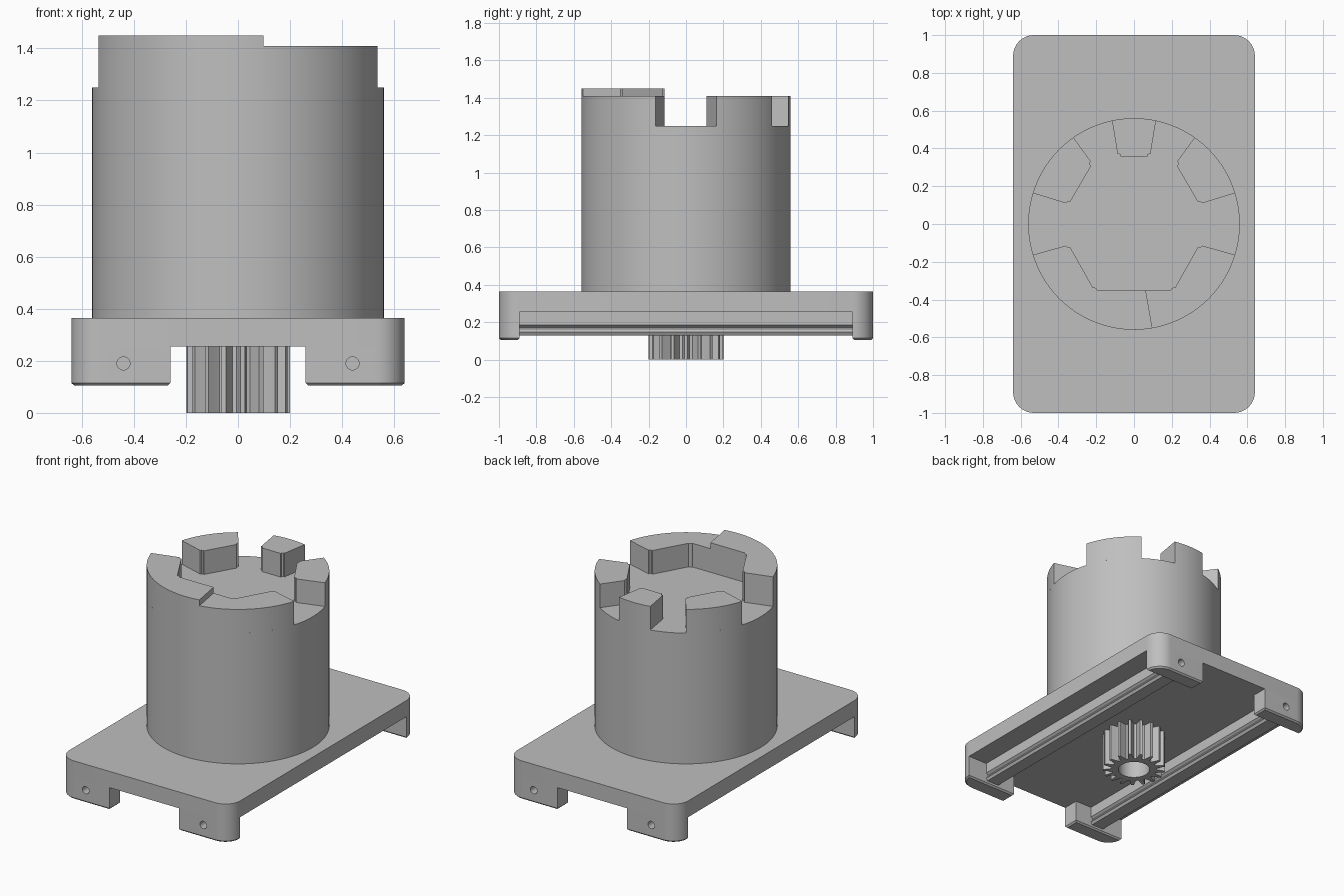
import bpy, bmesh
from math import sin, cos, pi, radians, hypot
from mathutils import Vector

cube = bpy.data.objects.get("Cube")
if cube:
    bpy.data.objects.remove(cube, do_unlink=True)

GREY = (0.52, 0.52, 0.52, 1)
mat = bpy.data.materials.new("plain grey")
mat.use_nodes = True
mat.diffuse_color = GREY
bsdf = mat.node_tree.nodes["Principled BSDF"]
bsdf.inputs["Base Color"].default_value = GREY
bsdf.inputs["Roughness"].default_value = 0.6


def arc(radius, start, end, steps, cx=0, cy=0):
    angles = [radians(start + (end - start) * i / steps) for i in range(steps + 1)]
    return [(cx + radius * cos(a), cy + radius * sin(a)) for a in angles]


def extrude(name, points, low, high, place=lambda u, v, w: (u, v, w), edit=None):
    """Extrude a closed outline from low to high; place maps it to x, y, z."""
    bm = bmesh.new()
    rings = [[bm.verts.new(place(u, v, w)) for u, v in points] for w in (low, high)]
    n = len(points)
    for ring in rings:
        bm.faces.new(ring)
    for i in range(n):
        j = (i + 1) % n
        bm.faces.new((rings[0][i], rings[0][j], rings[1][j], rings[1][i]))
    bmesh.ops.recalc_face_normals(bm, faces=bm.faces)
    if edit:
        edit(bm)
    mesh = bpy.data.meshes.new(name)
    bm.to_mesh(mesh)
    bm.free()
    mesh.materials.append(mat)
    obj = bpy.data.objects.new(name, mesh)
    bpy.context.collection.objects.link(obj)
    return obj


def activate(obj):
    bpy.ops.object.select_all(action='DESELECT')
    obj.select_set(True)
    bpy.context.view_layer.objects.active = obj


def smooth(obj):
    activate(obj)
    bpy.ops.object.shade_smooth_by_angle(angle=radians(30))


def cut(obj, cutter):
    activate(obj)
    mod = obj.modifiers.new("cut", 'BOOLEAN')
    mod.operation = 'DIFFERENCE'
    mod.solver = 'EXACT'
    mod.object = cutter
    bpy.ops.object.modifier_apply(modifier=mod.name)
    bpy.data.objects.remove(cutter, do_unlink=True)


# Base plate with rounded corners
HALF_X, HALF_Y, CORNER = 0.64, 1.0, 0.11
UNDER, DECK, FLOOR = 0.255, 0.365, 1.25
outline = []
for k, (sx, sy) in enumerate([(1, 1), (-1, 1), (-1, -1), (1, -1)]):
    outline += arc(CORNER, 90 * k, 90 * k + 90, 12,
                   sx * (HALF_X - CORNER), sy * (HALF_Y - CORNER))
smooth(extrude("base_plate", outline, UNDER, DECK))


# Four corner feet with softened bottom edges and a screw hole each
def soften_bottom(bm):
    low = min(v.co.z for v in bm.verts)
    rim = [e for e in bm.edges if all(v.co.z < low + 0.001 for v in e.verts)]
    bmesh.ops.bevel(bm, geom=rim, offset=0.01, segments=1, affect='EDGES')


foot_shape = [(0.26, 0.89)] + arc(CORNER, 0, 90, 12, HALF_X - CORNER, HALF_Y - CORNER)
foot_shape.append((0.26, HALF_Y))
for sx, side in ((1, "left"), (-1, "right")):
    for sy, end in ((-1, "front"), (1, "back")):
        foot = extrude(f"{end}_{side}_foot", [(sx * x, sy * y) for x, y in foot_shape],
                       0.105, UNDER, edit=soften_bottom)
        hole = extrude("hole_cutter", arc(0.025, 0, 345, 23, sx * 0.44, 0.19),
                       sy * 0.92, sy * 1.1, lambda u, v, w: (u, w, v))
        hole.hide_render = True
        cut(foot, hole)
        smooth(foot)

# Grooved guide rails running between the feet
half_rail = [(0.055, UNDER), (0.055, 0.185), (0.04, 0.172), (0.04, 0.165),
             (0.055, 0.147), (0.045, 0.13)]
rail_shape = half_rail + [(-x, z) for x, z in reversed(half_rail)]
for sx, side in ((1, "left"), (-1, "right")):
    extrude(f"{side}_rail", [(x + sx * 0.44, z) for x, z in rail_shape],
            -0.89, 0.89, lambda u, v, w: (u, w, v))

# Pinion gear with a bore
TEETH = 17
tooth = [(-0.36, 0.145), (-0.24, 0.165), (-0.12, 0.2), (0.12, 0.2), (0.24, 0.165), (0.36, 0.145)]
gear_shape = []
for i in range(TEETH):
    for offset, radius in tooth:
        a = 2 * pi * (i + offset) / TEETH
        gear_shape.append((radius * cos(a), radius * sin(a)))
gear = extrude("pinion_gear", gear_shape, 0, UNDER)
bore = extrude("bore_cutter", arc(0.1, 0, 352.5, 47), -0.1, UNDER - 0.01)
bore.hide_render = True
cut(gear, bore)
smooth(gear)

# Main drum
RADIUS = 0.56
smooth(extrude("drum", arc(RADIUS, 0, 357.5, 143), DECK, FLOOR))


# Crown segments standing on the drum rim
def round_inner(bm):
    edges = [e for e in bm.edges
             if abs(e.verts[0].co.z - e.verts[1].co.z) > 0.01
             and hypot(e.verts[0].co.x, e.verts[0].co.y) < 0.45
             and abs(e.verts[0].co.x) > 0.07]
    bmesh.ops.bevel(bm, geom=edges, offset=0.015, segments=3, affect='EDGES')


def crown(name, start, end, inner, top):
    shape = arc(RADIUS, start, end, max(6, round((end - start) / 2.5))) + inner
    smooth(extrude(name, shape, FLOOR, top, edit=round_inner))


TOP, HIGH = 1.41, 1.45
crown("back_segment", 78, 102, [(-0.085, 0.357), (0.085, 0.357)], TOP)
crown("left_segment", 17, 55, [(0.22, 0.32), (0.345, 0.105)], TOP)
crown("right_segment", 125, 163, [(-0.345, 0.105), (-0.22, 0.32)], TOP)
crown("front_low_segment", 280, 343, [(0.345, -0.11), (0.21, -0.35), (0.062, -0.35)], TOP)
crown("front_high_segment", 197, 280,
      [(0.062, -0.35), (-0.21, -0.35), (-0.345, -0.11)], HIGH)
